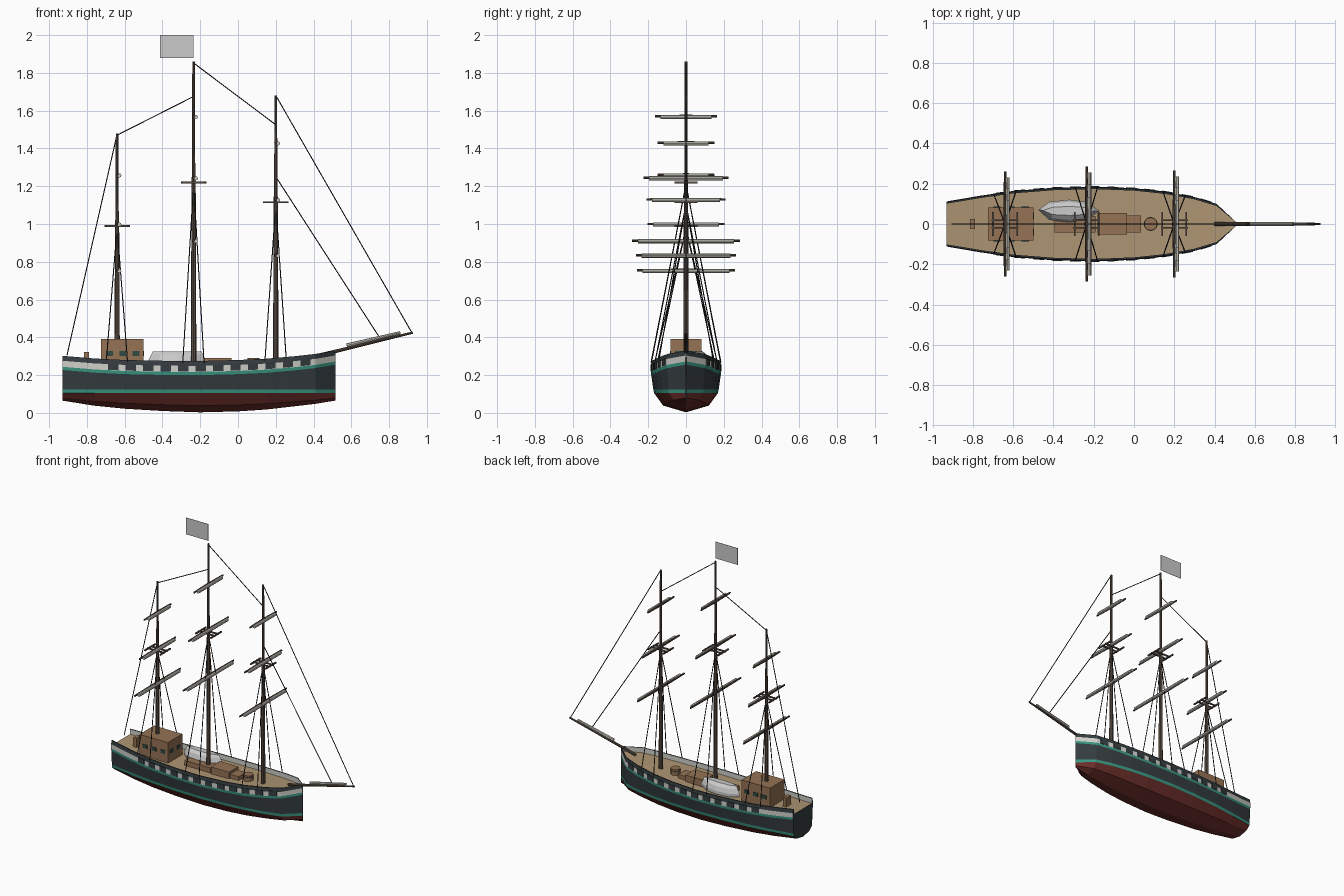
import bpy, bmesh
from math import atan2
from mathutils import Vector

if "Cube" in bpy.data.objects:
    bpy.data.objects.remove(bpy.data.objects["Cube"])

def mat(name, r, g, b):
    m = bpy.data.materials.new(name)
    m.diffuse_color = (r, g, b, 1)
    m.use_nodes = True
    m.node_tree.nodes["Principled BSDF"].inputs["Base Color"].default_value = m.diffuse_color
    return m

BLACK = mat("hull_black", .035, .045, .05)
GREEN = mat("stripe_green", .04, .30, .22)
RED = mat("bottom_red", .16, .03, .025)
WHITE = mat("band_white", .62, .62, .58)
TAN = mat("deck_tan", .42, .30, .17)
BROWN = mat("cabin_brown", .30, .17, .09)
SPAR = mat("spar_wood", .11, .08, .06)
SAIL = mat("sail_cloth", .60, .58, .52)
ROPE = mat("rope_black", .02, .02, .02)
GLASS = mat("window_dark", .03, .07, .06)

def make(name, verts, faces, mats, ids=None, recalc=True):
    me = bpy.data.meshes.new(name)
    me.from_pydata(verts, [], faces)
    for m in mats:
        me.materials.append(m)
    if ids:
        for p, i in zip(me.polygons, ids):
            p.material_index = i
    if recalc:
        bm = bmesh.new()
        bm.from_mesh(me)
        bmesh.ops.recalc_face_normals(bm, faces=bm.faces)
        bm.to_mesh(me)
        bm.free()
    ob = bpy.data.objects.new(name, me)
    bpy.context.collection.objects.link(ob)
    return ob

def box(name, x0, x1, y0, y1, z0, z1, m):
    v = [(x, y, z) for x in (x0, x1) for y in (y0, y1) for z in (z0, z1)]
    f = [(0, 1, 3, 2), (4, 6, 7, 5), (0, 4, 5, 1), (2, 3, 7, 6), (0, 2, 6, 4), (1, 5, 7, 3)]
    return make(name, v, f, [m] if m else [])

def rod(name, a, b, r1, r2, m, n=8, smooth=True):
    a, b = Vector(a), Vector(b)
    d = b - a
    bpy.ops.mesh.primitive_cone_add(vertices=n, radius1=r1, radius2=r2, depth=d.length, location=(a + b) / 2)
    ob = bpy.context.object
    ob.rotation_euler = d.to_track_quat('Z', 'Y').to_euler()
    ob.name = name
    if m:
        ob.data.materials.append(m)
    if smooth:
        bpy.ops.object.shade_smooth_by_angle()
    return ob

# Hull stations: x, half width, sheer height, keel height
ST = [(-.93, .112, .302, .065), (-.76, .141, .288, .038), (-.6, .164, .28, .022), (-.4, .18, .276, .01),
      (-.2, .186, .275, .003), (0, .178, .28, .008), (.15, .162, .287, .018), (.3, .134, .30, .035),
      (.41, .1, .312, .048), (.515, .002, .33, .065)]

def station(x):
    for a, b in zip(ST, ST[1:]):
        if x <= b[0]:
            t = (x - a[0]) / (b[0] - a[0])
            return [p + (q - p) * t for p, q in zip(a, b)]
    return ST[-1]

def section(s):
    x, w, t, k = s
    return [(x, w * f, z) for f, z in ((0, k), (.65, k + .35 * (.105 - k)), (.91, .105), (.93, .125),
            (.99, t - .075), (1, t - .058), (1, t - .026), (.975, t))]

# Hull shell: colour bands, bulwark, deck and transom
BAND = [2, 2, 1, 0, 1, 3, 0, 0, 3]
verts, faces, ids = [], [], []
for s in ST:
    x, w, t, k = s
    half = section(s) + [(x, max(w * .975 - .008, .0008), t), (x, max(w * .975 - .008, .0008), t - .036)]
    for sgn in (1, -1):
        verts += [(p[0], sgn * p[1], p[2]) for p in half]
L = 10
for i in range(len(ST) - 1):
    for o in (0, L):
        for j in range(L - 1):
            a, b = i * 2 * L + o + j, (i + 1) * 2 * L + o + j
            faces.append((a, a + 1, b + 1, b) if o else (a, b, b + 1, a + 1))
            ids.append(BAND[j])
    a, b = i * 2 * L + L - 1, (i + 1) * 2 * L + L - 1
    faces.append((a, b, b + L, a + L))
    ids.append(4)
faces.append([0] + list(range(1, L)) + list(range(2 * L - 1, L, -1)))
ids.append(0)
hull = make("hull", verts, faces, [BLACK, GREEN, RED, WHITE, TAN], ids)
bm = bmesh.new()
bm.from_mesh(hull.data)
bmesh.ops.remove_doubles(bm, verts=bm.verts, dist=.0001)
bmesh.ops.recalc_face_normals(bm, faces=bm.faces)
bm.to_mesh(hull.data)
bm.free()

# Gun ports laid over the white band
for i in range(12):
    xc = -.66 + i * .0925
    for sgn in (1, -1):
        v = []
        for off in (.003, -.003):
            for x, dz in ((xc - .027, -.056), (xc + .027, -.056), (xc + .027, -.02), (xc - .027, -.02)):
                s = station(x)
                v.append((x, sgn * (s[1] + off), s[2] + dz))
        f = [(0, 1, 2, 3), (7, 6, 5, 4), (0, 4, 5, 1), (1, 5, 6, 2), (2, 6, 7, 3), (3, 7, 4, 0)]
        make("gun_port", v, f, [BLACK])

# Deck houses, hatches, helm and capstan
box("cabin", -.725, -.5, -.082, .082, .23, .39, BROWN)
for x in (-.68, -.61, -.54):
    for s in (-1, 1):
        box("cabin_window", x - .018, x + .018, s * .083 - .003, s * .083 + .003, .302, .328, GLASS)
for y in (-.04, .04):
    box("cabin_front_window", -.502, -.497, y - .018, y + .018, .302, .328, GLASS)
box("helm_stand", -.815, -.79, -.026, .026, .24, .322, BROWN)
box("aft_hatch", -.395, -.19, -.042, .04, .23, .275, BROWN)
box("main_hatch", -.18, -.035, -.052, .054, .23, .29, BROWN)
box("fore_hatch", -.035, .035, -.042, .042, .23, .272, BROWN)
rod("capstan", (.083, 0, .24), (.083, 0, .29), .032, .032, BROWN, 12)
rod("capstan_rim", (.083, 0, .272), (.083, 0, .28), .035, .035, SPAR, 12)

# Overturned ship's boat
outline = [(-.155, .005), (-.1, .045), (0, .056), (.08, .045), (.15, .0), (.08, -.045), (0, -.056), (-.1, -.045)]
v = []
for sx, sy, z in ((1, 1, .255), (1, 1, .278), (.9, .8, .308), (.85, .4, .326)):
    v += [(-.32 + x * sx, .065 + y * sy, z) for x, y in outline]
f = [(r * 8 + i, r * 8 + (i + 1) % 8, r * 8 + 8 + (i + 1) % 8, r * 8 + 8 + i) for r in range(3) for i in range(8)]
f += [tuple(range(7, -1, -1)), tuple(range(24, 32))]
make("ship_boat", v, f, [])

# Masts: x, crosstree height, top, yards as (z, half length)
MASTS = {
    "mizzen": (-.64, .99, 1.48, ((.755, .26), (1.0, .205), (1.26, .15))),
    "main": (-.235, 1.22, 1.86, ((.912, .285), (1.245, .226), (1.57, .165))),
    "fore": (.2, 1.115, 1.68, ((.835, .265), (1.13, .21), (1.43, .15))),
}
for name, (x, zc, top, yards) in MASTS.items():
    rod(name + "_lower_mast", (x, 0, .2), (x, 0, zc + .03), .015, .011, SPAR)
    rod(name + "_upper_mast", (x, 0, zc), (x, 0, top), .009, .007, SPAR)
    # Crosstrees
    for s in (-1, 1):
        box(name + "_trestle", x - .067, x + .067, s * .018 - .004, s * .018 + .004, zc - .005, zc + .005, SPAR)
        box(name + "_crosstree", x + s * .06 - .004, x + s * .06 + .004, -.06, .06, zc - .005, zc + .005, SPAR)
    # Yards with furled sails on their forward side
    for z, h in yards:
        for s in (-1, 1):
            rod(name + "_yard", (x, 0, z), (x, s * h, z), .009, .006, SPAR)
        rod(name + "_furled_sail", (x + .012, -h + .03, z - .003), (x + .012, h - .03, z - .003), .011, .011, SAIL)
    # Shrouds
    for s in (-1, 1):
        for dx in (-.057, .055):
            st = station(x + dx)
            rod(name + "_shroud", (x, 0, zc - .01), (x + dx, s * st[1], st[2] - .01), .003, .003, ROPE, 5)

# Bowsprit with furled jib
rod("bowsprit", (.4, 0, .298), (.925, 0, .425), .01, .006, SPAR)
rod("furled_jib", (.575, 0, .357), (.86, 0, .425), .011, .008, SAIL)

# Stays
for a, az, b, bz in ((-.64, 1.47, -.235, 1.675), (-.235, 1.852, .2, 1.525), (.2, 1.68, .92, .425),
                     (.2, 1.25, .745, .405), (-.64, 1.475, -.905, .305)):
    rod("stay", (a, 0, az), (b, 0, bz), .003, .003, ROPE, 5)

# Flag above the main mast
box("flag", -.412, -.236, -.001, .001, 1.88, 2.0, None)
